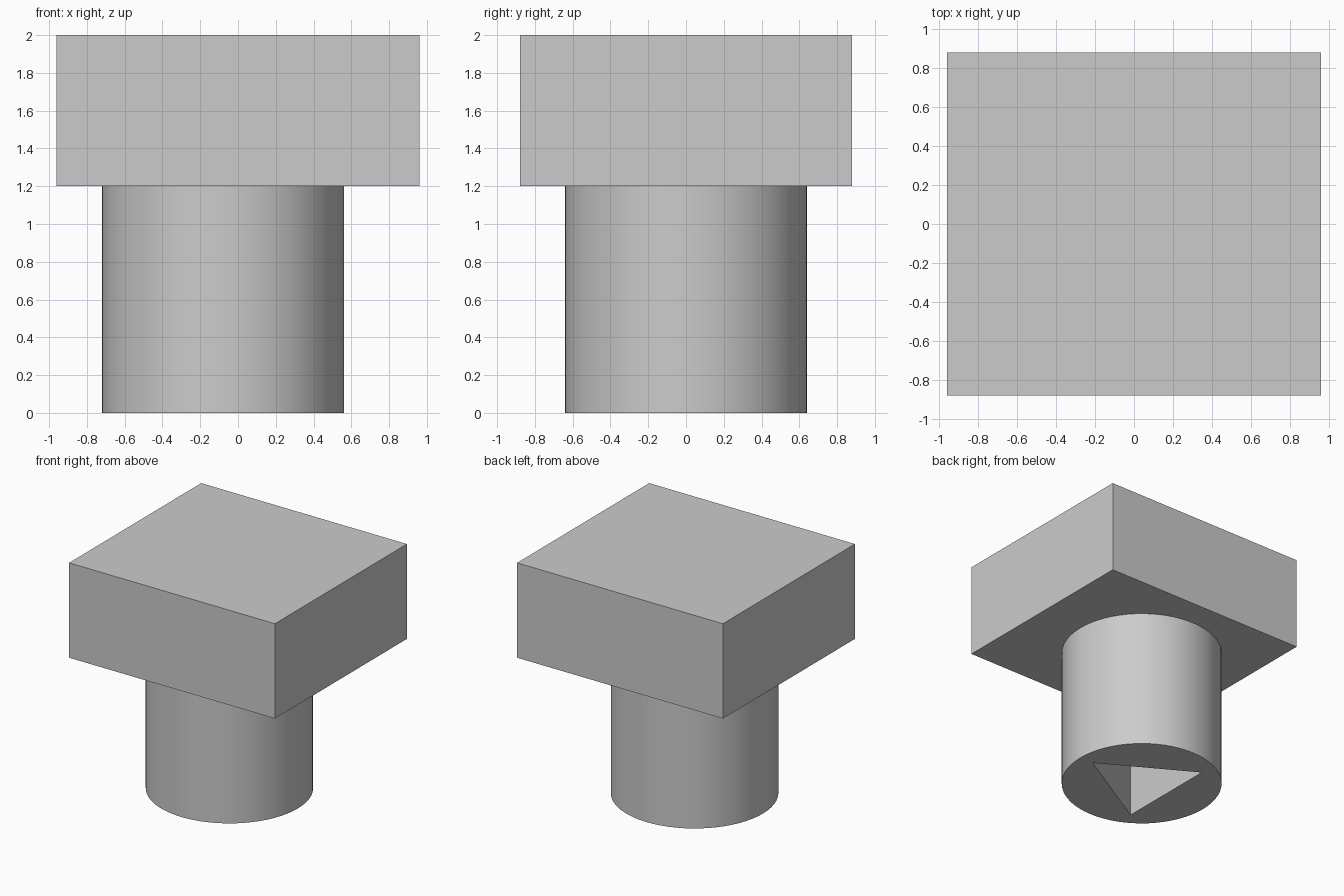
import bpy, bmesh
from math import cos, sin, tau, radians
from mathutils import Vector

cube = bpy.data.objects.get("Cube")
if cube:
    bpy.data.objects.remove(cube, do_unlink=True)

HEIGHT = 2.0
POST_TOP = 1.2
POST_X = -0.08
RADIUS = 0.64
SOCKET_RADIUS = 0.512

grey = bpy.data.materials.new("light_grey")
grey.use_nodes = True
colour = (0.6, 0.6, 0.6, 1)
grey.diffuse_color = colour
grey.node_tree.nodes["Principled BSDF"].inputs["Base Color"].default_value = colour


def add_object(name, bm):
    bmesh.ops.recalc_face_normals(bm, faces=bm.faces)
    mesh = bpy.data.meshes.new(name)
    bm.to_mesh(mesh)
    bm.free()
    mesh.materials.append(grey)
    obj = bpy.data.objects.new(name, mesh)
    bpy.context.collection.objects.link(obj)
    return obj


def add_ring(bm, radius, sides):
    """Closed loop of edges on the ground, with one corner towards +x."""
    verts = [bm.verts.new((radius * cos(tau * i / sides), radius * sin(tau * i / sides), 0))
             for i in range(sides)]
    return [bm.edges.new((verts[i - 1], verts[i])) for i in range(sides)]


# Rectangular head block
bm = bmesh.new()
bmesh.ops.create_cube(bm, size=1)
bmesh.ops.scale(bm, vec=(1.92, 1.76, HEIGHT - POST_TOP), verts=bm.verts)
block = add_object("head_block", bm)
block.location.z = (HEIGHT + POST_TOP) / 2

# Round post with a triangular socket running up to the block
bm = bmesh.new()
edges = add_ring(bm, RADIUS, 64) + add_ring(bm, SOCKET_RADIUS, 3)
bmesh.ops.triangle_fill(bm, use_beauty=True, use_dissolve=False, edges=edges, normal=Vector((0, 0, -1)))
result = bmesh.ops.extrude_face_region(bm, geom=bm.faces[:], use_keep_orig=True)
top = [g for g in result["geom"] if isinstance(g, bmesh.types.BMVert)]
bmesh.ops.translate(bm, vec=(0, 0, POST_TOP), verts=top)
post = add_object("socketed_post", bm)
post.location.x = POST_X

# Smooth the round wall and keep the rims and socket corners sharp
bpy.ops.object.select_all(action="DESELECT")
post.select_set(True)
bpy.context.view_layer.objects.active = post
bpy.ops.object.shade_smooth_by_angle(angle=radians(30))
